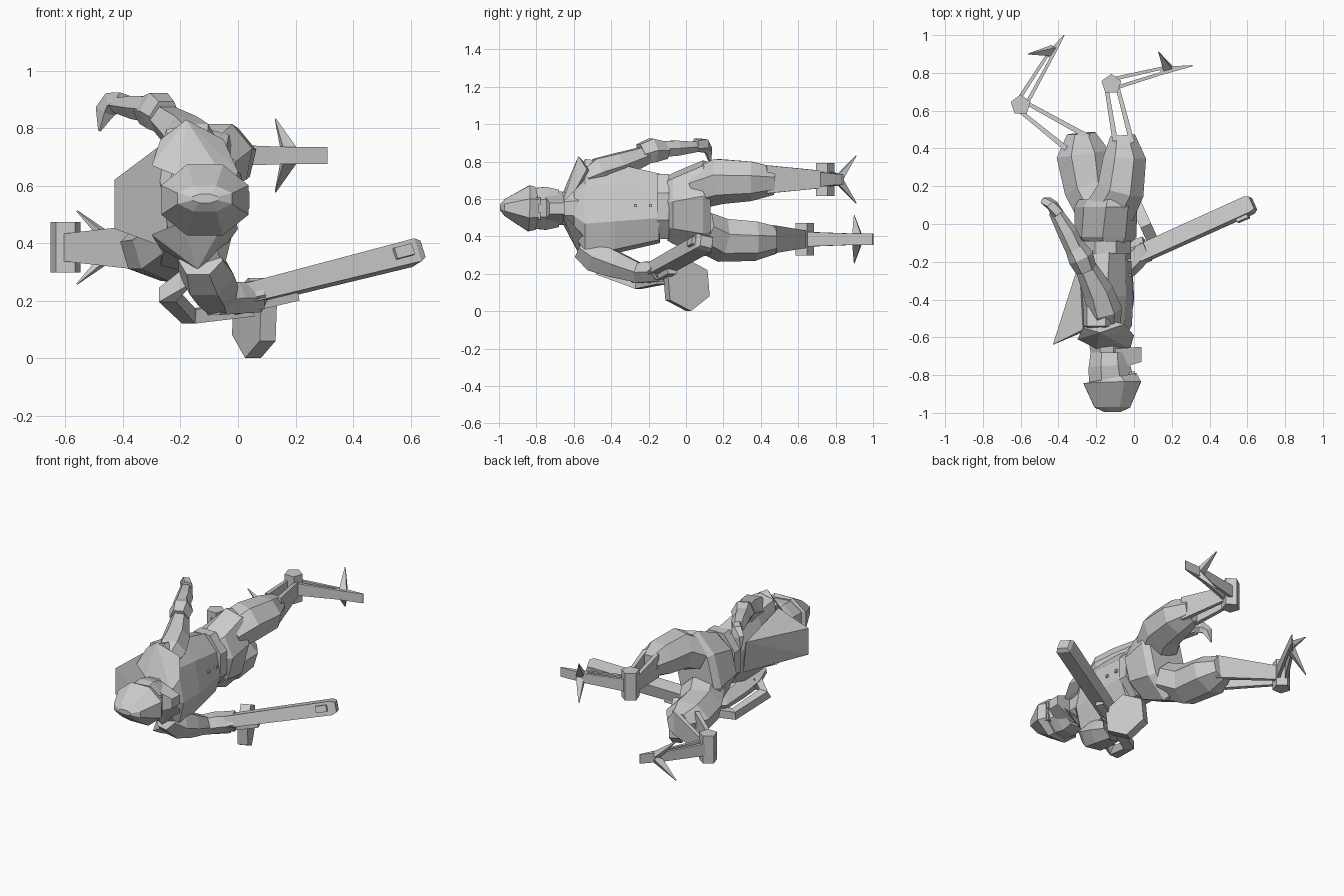
import bpy, bmesh, math
from mathutils import Vector as V


def finish(name, bm):
    bmesh.ops.recalc_face_normals(bm, faces=bm.faces)
    me = bpy.data.meshes.new(name)
    bm.to_mesh(me)
    bm.free()
    ob = bpy.data.objects.new(name, me)
    bpy.context.collection.objects.link(ob)
    return ob


def loft(name, pts, n=8, ref=(0, 0, 1), turn=0.5):
    """Faceted tube; pts are (x, y, z, half size along ref, half size across)."""
    bm = bmesh.new()
    c = [V(p[:3]) for p in pts]
    rings = []
    k = 1 / math.cos(math.pi / n) if turn else 1
    for i, p in enumerate(pts):
        t = (c[min(i + 1, len(c) - 1)] - c[max(i - 1, 0)]).normalized()
        u = V(ref)
        u = (u - t * u.dot(t)).normalized()
        v = t.cross(u)
        rings.append([bm.verts.new(c[i] + u * p[3] * k * math.cos((j + turn) * math.tau / n)
                                   + v * p[4] * k * math.sin((j + turn) * math.tau / n)) for j in range(n)])
    for a, b in zip(rings, rings[1:]):
        for j in range(n):
            bm.faces.new((a[j], a[(j + 1) % n], b[(j + 1) % n], b[j]))
    bm.faces.new(rings[0][::-1])
    bm.faces.new(rings[-1])
    return finish(name, bm)


def hull(name, points):
    """Convex faceted solid around a few points."""
    bm = bmesh.new()
    for p in points:
        bm.verts.new(p)
    bmesh.ops.convex_hull(bm, input=bm.verts)
    return finish(name, bm)


# Torso, leaning so the lower shoulder comes forward
lean = (-0.2, 0, 1)
loft("chest", [(-.15, -.60, .55, .14, .09), (-.15, -.54, .55, .26, .12), (-.15, -.38, .55, .235, .13),
               (-.14, -.14, .55, .18, .11)], 8, lean)
loft("belt", [(-.15, -.155, .56, .175, .135), (-.15, -.09, .56, .175, .135)], 8)
loft("pelvis", [(-.15, -.10, .55, .165, .12), (-.15, -.07, .55, .18, .15), (-.15, .09, .55, .25, .145),
                (-.15, .13, .55, .24, .12)], 8, (.25, 0, 1))
for s, spike in ((1, .28), (-1, .24)):
    hull("collar_plate", [(-.20, -.66, .55 + s * .08), (-.02, -.66, .55 + s * .03), (-.30, -.61, .55 + s * .12),
                          (.0, -.59, .55 + s * .10), (-.27, -.55, .55 + s * (spike - .07)),
                          (-.05, -.53, .55 + s * (spike - .07)), (-.16 - s * .02, -.575, .55 + s * spike),
                          (-.17, -.50, .55 + s * .2)])
for y in (-.27, -.19):
    loft("chest_button", [(-.04, y, .565, .008, .008), (-.015, y, .565, .008, .008)], 4)

# Wedge pack on the back
hull("back_pack", [(-.43, -.64, .45), (-.43, -.64, .62), (-.27, -.56, .74), (-.24, -.56, .38),
                   (-.29, -.20, .66), (-.27, -.20, .46), (-.2, -.3, .55)])

# Head: helmet, face and jaw mask
loft("neck", [(-.14, -.72, .55, .08, .08), (-.15, -.57, .55, .10, .10)], 8)
loft("face", [(-.12, -.84, .55, .105, .12), (-.13, -.75, .55, .115, .11), (-.13, -.68, .55, .10, .10)], 8)
loft("helmet", [(-.115, -.995, .555, .015, .045), (-.115, -.97, .555, .045, .095), (-.115, -.84, .55, .123, .152),
                (-.12, -.815, .55, .115, .135)], 8)
hull("jaw_mask", [(.04, -.73, .52), (.04, -.73, .58), (.04, -.65, .52), (.04, -.65, .58),
                  (-.1, -.77, .46), (-.1, -.77, .64), (-.1, -.66, .46), (-.1, -.66, .64)])
for z in (.51, .59):
    loft("eye", [(-.03, -.80, z, .02, .012), (.005, -.79, z, .02, .012)], 4)

# Raised arm with cuff and hooked hand
loft("free_upper_arm", [(-.15, -.53, .71, .05, .07), (-.155, -.46, .745, .075, .08), (-.19, -.36, .78, .065, .07),
                        (-.27, -.20, .84, .045, .045)], 6)
loft("free_elbow_cuff", [(-.255, -.24, .84, .055, .05), (-.28, -.18, .86, .063, .06), (-.32, -.11, .86, .045, .045)], 6)
loft("free_forearm", [(-.29, -.18, .865, .045, .045), (-.35, -.05, .872, .04, .045), (-.42, .07, .88, .025, .03)], 6)
loft("free_hand", [(-.40, .05, .89, .03, .03), (-.435, .10, .888, .025, .035), (-.462, .12, .86, .02, .03),
                   (-.482, .13, .79, .004, .004)], 5, (0, 1, 0))

# Weapon arm and the bent hose beside it
loft("gun_upper_arm", [(-.13, -.55, .34, .06, .07), (-.11, -.48, .29, .08, .085), (-.09, -.38, .25, .07, .08),
                       (-.07, -.24, .20, .05, .055)], 6)
loft("gun_forearm", [(-.09, -.27, .20, .05, .055), (-.02, -.20, .21, .055, .06), (.06, -.12, .21, .05, .055)], 6)
loft("hose", [(-.17, -.46, .29, .03, .03), (-.245, -.46, .22, .03, .03), (-.17, -.25, .145, .025, .03),
              (.04, -.13, .17, .025, .03)], 4)

# Long gun: receiver, barrel, side block and flat drum
roll = (0, .25, 1)
loft("gun_barrel", [(.01, -.17, .215, .035, .045), (.61, .10, .367, .042, .045), (.63, .11, .372, .03, .035)], 4, roll)
loft("gun_rail", [(.03, -.15, .18, .02, .025), (.20, -.075, .22, .02, .025)], 4)
loft("gun_receiver", [(-.03, -.17, .20, .05, .06), (.07, -.13, .22, .05, .06)], 6)
loft("muzzle_block", [(.545, .02, .362, .02, .014), (.605, .046, .378, .02, .014)], 4, roll)
loft("gun_drum", [(.03, -.01, .14, .14, .135), (.085, .015, .14, .14, .135)], 6, (0, -.1, 1), 0)

# Legs: faceted thigh, paired shin bars, ankle pivot, paired foot bars and claws
legs = [
    ([(-.12, .08, .66, .10, .12), (-.07, .18, .70, .115, .115), (-.05, .35, .70, .10, .105), (-.06, .47, .70, .07, .06)],
     .705, (-.12, .74), [(-.10, .44), (-.01, .43)], (.16, .815), (.31, .838), (.13, .91)),
    ([(-.18, .08, .43, .10, .12), (-.24, .19, .385, .11, .12), (-.27, .37, .38, .10, .13), (-.28, .48, .385, .07, .07)],
     .385, (-.60, .63), [(-.36, .40), (-.24, .46)], (-.44, .90), (-.37, 1.0), (-.56, .90)),
]
for thigh, z, ankle, starts, toe, tip, claw in legs:
    loft("thigh", thigh, 7)
    ax, ay = ankle
    loft("ankle_pivot", [(ax, ay, z - .088, .055, .055), (ax, ay, z + .088, .055, .055)], 5, (0, 1, 0), 0)
    side = V((starts[1][0] - starts[0][0], starts[1][1] - starts[0][1])).normalized()
    for s, k in zip(starts, (-1, 1)):
        loft("shin_bar", [(s[0], s[1], z, .075, .014), (ax + side.x * k * .03, ay + side.y * k * .03, z, .045, .010)], 4)
    f = (V(toe) - V(ankle)).normalized()
    w = V((-f.y, f.x)) * .025
    for k in (-1, 1):
        loft("foot_bar", [(ax + w.x * k, ay + w.y * k, z, .04, .010),
                          (toe[0] + w.x * k * .5, toe[1] + w.y * k * .5, z, .03, .008)], 4)
    loft("toe", [(toe[0] - f.x * .02, toe[1] - f.y * .02, z, .03, .022), (*tip, z, .03, .003)], 4)
    for k in (-1, 1):
        loft("claw", [(toe[0] + f.x * .02, toe[1] + f.y * .02, z + k * .01, .025, .018),
                      (*claw, z + k * .127, .002, .002)], 4, (f.x, f.y, 0))
